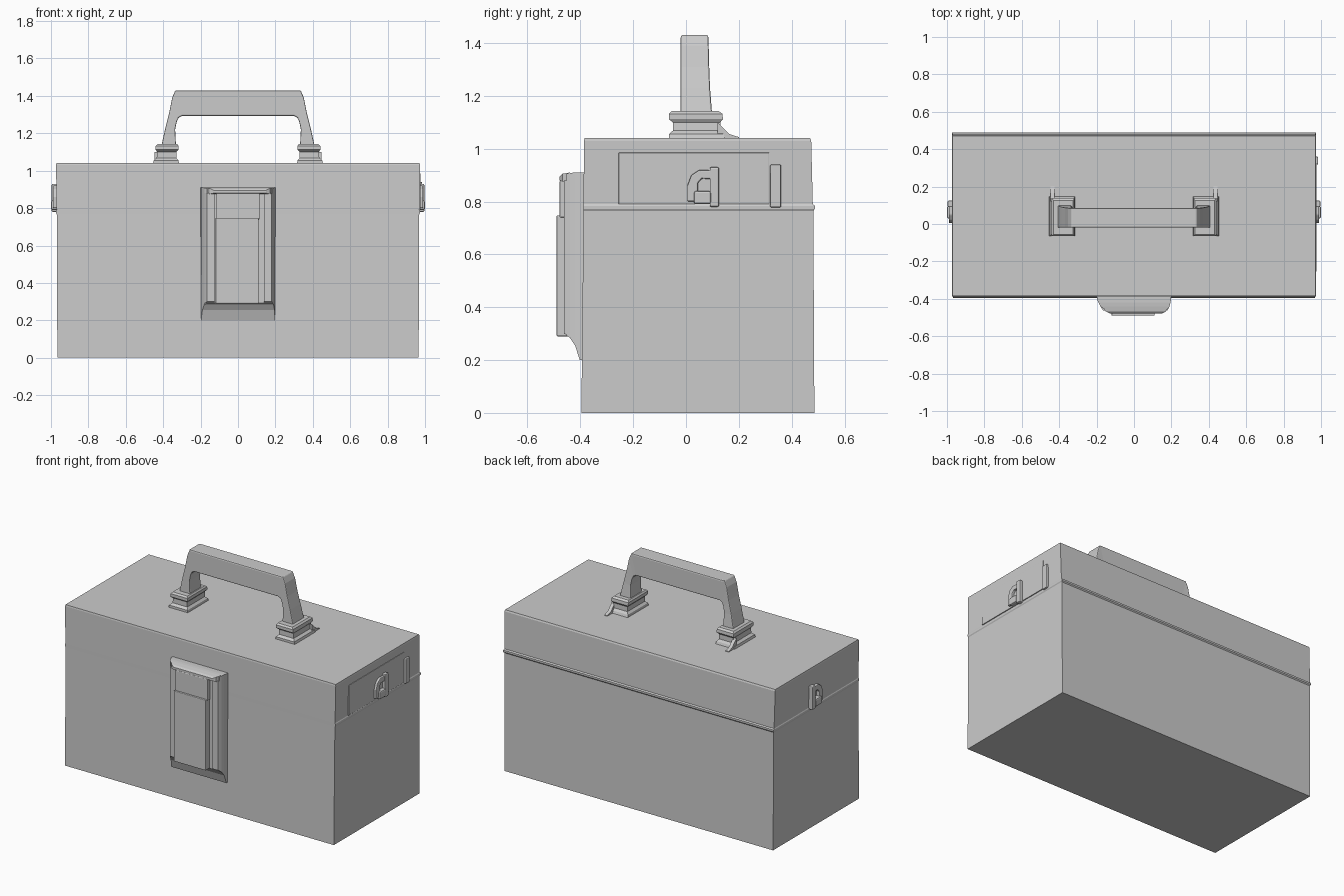
import bpy, bmesh, math


def loft(name, rings, bevel=0.0):
    """Join equal-sized rings of points with quads and cap both ends."""
    bm = bmesh.new()
    rows = [[bm.verts.new(p) for p in r] for r in rings]
    n = len(rows[0])
    for a, b in zip(rows, rows[1:]):
        for i in range(n):
            j = (i + 1) % n
            bm.faces.new((a[i], a[j], b[j], b[i]))
    bm.faces.new(rows[0])
    bm.faces.new(rows[-1])
    bmesh.ops.recalc_face_normals(bm, faces=bm.faces)
    mesh = bpy.data.meshes.new(name)
    bm.to_mesh(mesh)
    bm.free()
    ob = bpy.data.objects.new(name, mesh)
    bpy.context.collection.objects.link(ob)
    if bevel:
        m = ob.modifiers.new("bevel", 'BEVEL')
        m.width, m.segments, m.limit_method = bevel, 2, 'ANGLE'
        m.angle_limit = math.radians(35)
    return ob


def zring(z, x0, x1, y0, y1):
    return [(x0, y0, z), (x1, y0, z), (x1, y1, z), (x0, y1, z)]


def yring(y, x0, x1, z0, z1):
    return [(x0, y, z0), (x1, y, z0), (x1, y, z1), (x0, y, z1)]


def box(name, x, y, z, bevel=0.0):
    return loft(name, [zring(z[0], *x, *y), zring(z[1], *x, *y)], bevel)


# Box body with the lid seam bead on the back and sides
body = [(0.0, .966, -.396, .486), (.765, .968, -.388, .482), (.772, .972, -.388, .488),
        (.784, .972, -.388, .488), (.79, .969, -.388, .480), (1.03, .973, -.386, .474),
        (1.04, .971, -.384, .470)]
loft("box_body", [zring(z, -x, x, f, b) for z, x, f, b in body])

# Front latch: sloped housing, cap, rails and hinged plate
loft("latch_housing", [yring(-.38, -.20, .20, .20, .91), yring(-.402, -.198, .198, .20, .91),
                       yring(-.42, -.19, .195, .255, .91), yring(-.44, -.18, .19, .285, .908),
                       yring(-.452, -.165, .185, .292, .905)])
loft("latch_cap", [yring(-.44, -.17, .185, .875, .91),
                   yring(-.468, -.15, .17, .875, .905),
                   yring(-.478, -.13, .15, .88, .895)])
loft("latch_right_rail", [yring(-.44, .135, .19, .29, .88), yring(-.462, .14, .18, .30, .88)])
loft("latch_left_rail", [yring(-.44, -.18, -.125, .29, .88), yring(-.462, -.165, -.125, .30, .88)])
box("latch_upper_plate", (-.115, .115), (-.478, -.44), (.74, .88), .004)
box("latch_lower_plate", (-.12, .11), (-.49, -.44), (.29, .748), .004)

# Carrying handle: four-sided section swept along outer/inner points
half = [((.415, 1.10), (.33, 1.10), .10), ((.408, 1.14), (.332, 1.14), .098),
        ((.388, 1.23), (.336, 1.22), .091), ((.368, 1.31), (.328, 1.26), .088),
        ((.352, 1.39), (.318, 1.283), .086), ((.335, 1.43), (.30, 1.292), .085)]
path = [(-1, h) for h in half] + [(1, h) for h in reversed(half)]
loft("handle", [[(s * o[0], -.02, o[1]), (s * o[0], yb, o[1]),
                 (s * i[0], yb, i[1]), (s * i[0], -.02, i[1])] for s, (o, i, yb) in path], .006)

for s, side in ((-1, "left"), (1, "right")):
    # Handle foot with a narrow waist and a small flared gusset behind
    foot = [(1.035, .315, .455, -.065, .15), (1.055, .318, .45, -.065, .142),
            (1.068, .33, .435, -.05, .13), (1.10, .33, .432, -.05, .13),
            (1.112, .318, .44, -.065, .14), (1.132, .318, .44, -.065, .138),
            (1.142, .325, .43, -.055, .125)]
    loft(side + "_handle_foot", [zring(z, s * a, s * b, f, k) for z, a, b, f, k in foot])
    loft(side + "_foot_gusset",
         [[(s * x, .12, 1.03), (s * x, .20, 1.03), (s * x, .20, 1.044),
           (s * x, .165, 1.055), (s * x, .12, 1.10)] for x in (.425, .447)])

    # Side clasp: upright tab plus an arched hook beside it
    box(side + "_clasp_tab", sorted((s * .96, s * .996)), (.09, .125), (.78, .93), .006)
    arch = [(.005, .80), (.005, .86), (.02, .90), (.05, .92), (.095, .918),
            (.095, .885), (.06, .887), (.045, .87), (.045, .80)]
    loft(side + "_clasp_hook", [[(x * s, y, z) for y, z in arch] for x in (.96, .99)], .005)
    box(side + "_clasp_base", sorted((s * .96, s * 1.0)), (.03, .095), (.79, .84), .008)

# Raised panel and hinge bracket on the right side of the lid
box("lid_side_panel", (.95, .975), (-.255, .315), (.79, .985), .002)
box("lid_side_bracket", (.95, .984), (.318, .36), (.778, .94), .005)
